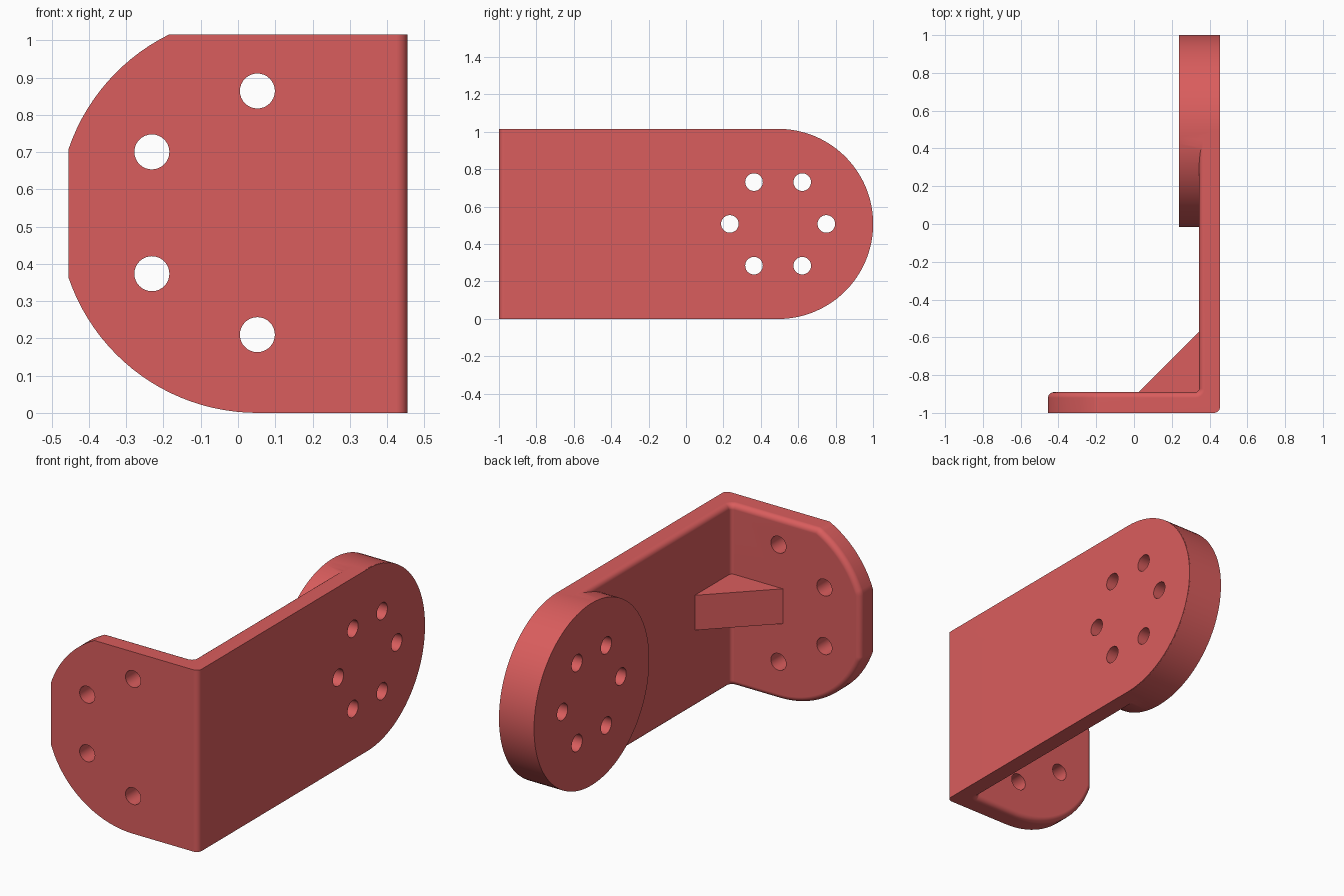
import bpy, bmesh
from math import sin, cos, radians, pi, asin, acos, degrees
from mathutils import Matrix, Vector

if "Cube" in bpy.data.objects:
    bpy.data.objects.remove(bpy.data.objects["Cube"])

T, H, W = 0.11, 1.015, 0.455           # sheet thickness, height, half width
XI, YI = W - T, -1 + T                 # inner faces of the two plates
R = H / 2                              # rounded end radius
CY, CZ = 1 - R, R                      # rounded end centre
FX, FZ, FR = 0.052, 0.5355, 0.5355     # front plate arc


def arc(cx, cy, r, a0, a1, n):
    return [(cx + r * cos(radians(a0 + (a1 - a0) * i / n)),
             cy + r * sin(radians(a0 + (a1 - a0) * i / n))) for i in range(n + 1)]


def to_object(bm, name):
    bmesh.ops.recalc_face_normals(bm, faces=bm.faces)
    me = bpy.data.meshes.new(name)
    bm.to_mesh(me)
    bm.free()
    ob = bpy.data.objects.new(name, me)
    bpy.context.collection.objects.link(ob)
    return ob


def cylinder(name, centre, radius, depth, axis, sides):
    bm = bmesh.new()
    rot = Vector((0, 0, 1)).rotation_difference(Vector(axis)).to_matrix().to_4x4()
    bmesh.ops.create_cone(bm, cap_ends=True, segments=sides, radius1=radius, radius2=radius,
                          depth=depth, matrix=Matrix.Translation(centre) @ rot)
    return to_object(bm, name)


def boolean(target, tool, operation):
    mod = target.modifiers.new(tool.name, 'BOOLEAN')
    mod.operation, mod.solver, mod.object = operation, 'EXACT', tool
    bpy.context.view_layer.objects.active = target
    bpy.ops.object.modifier_apply(modifier=mod.name)
    bpy.data.objects.remove(tool)


# Bent bracket: inner and outer sheets built as vertex pairs around one outline
bm = bmesh.new()


def pair(inner, outer):
    return bm.verts.new(inner), bm.verts.new(outer)


a_top = 180 - degrees(asin((H - FZ) / FR))
a_left = degrees(acos((-W - FX) / FR))
outline = arc(FX, FZ, FR, a_top, a_left, 14) + arc(FX, FZ, FR, 360 - a_left, 270, 22)
front = [pair((x, YI, z), (x, -1, z)) for x, z in outline]
side = [pair((XI, y, z), (W, y, z)) for y, z in arc(CY, CZ, R, -90, 90, 48)]

N = 5
inner_bend = arc(XI - 0.02, YI + 0.02, 0.02, -90, 0, N)
outer_bend = arc(W - 0.03, -0.97, 0.03, -90, 0, N)
bottom, top = [[pair((*i, z), (*o, z)) for i, o in zip(inner_bend, outer_bend)] for z in (0, H)]

for k in (0, 1):
    bm.faces.new([p[k] for p in front + [bottom[0], top[0]]])
    bm.faces.new([p[k] for p in side + [top[-1], bottom[-1]]])
    for i in range(N):
        bm.faces.new([p[k] for p in (bottom[i], bottom[i + 1], top[i + 1], top[i])])
loop = front + bottom + side + top[::-1]
for a, b in zip(loop, loop[1:] + loop[:1]):
    bm.faces.new((a[0], b[0], b[1], a[1]))
bmesh.ops.recalc_face_normals(bm, faces=bm.faces)

# Rounded rim on the inner side
rim = [bm.edges.get((a[0], b[0])) for a, b in zip(loop, loop[1:] + loop[:1])]
bmesh.ops.bevel(bm, geom=rim, offset=0.03, segments=5, profile=0.5,
                affect='EDGES', clamp_overlap=False)
bracket = to_object(bm, "bracket")

# Thick round boss on the inside of the rounded end
x0, x1 = 0.238, W - 0.004
boolean(bracket, cylinder("round_boss", ((x0 + x1) / 2, CY, CZ), R + 0.0007, x1 - x0, (1, 0, 0), 96), 'UNION')

# Triangular corner gusset
bm = bmesh.new()
tri = [(0.025, YI), (XI, -0.57), (XI + 0.03, -0.57), (XI + 0.03, YI - 0.03), (0.025, YI - 0.03)]
face = bm.faces.new([bm.verts.new((x, y, 0.43)) for x, y in tri])
ext = bmesh.ops.extrude_face_region(bm, geom=[face])
bmesh.ops.translate(bm, vec=(0, 0, 0.195),
                    verts=[v for v in ext['geom'] if isinstance(v, bmesh.types.BMVert)])
boolean(bracket, to_object(bm, "gusset"), 'UNION')

# Six holes through the boss, four through the front plate
for i in range(6):
    a = i * pi / 3
    c = (0.35, CY + 0.258 * cos(a), CZ + 0.258 * sin(a))
    boolean(bracket, cylinder("boss_hole", c, 0.047, 0.5, (1, 0, 0), 32), 'DIFFERENCE')
for deg in (90, 150, 210, 270):
    a = radians(deg)
    c = (FX + 0.327 * cos(a), -0.95, 0.537 + 0.327 * sin(a))
    boolean(bracket, cylinder("front_hole", c, 0.047, 0.3, (0, 1, 0), 32), 'DIFFERENCE')

# Smooth shading and colour
mat = bpy.data.materials.new("red")
mat.diffuse_color = (0.70, 0.11, 0.11, 1)
mat.use_nodes = True
mat.node_tree.nodes["Principled BSDF"].inputs["Base Color"].default_value = mat.diffuse_color
bracket.data.materials.clear()
bracket.data.materials.append(mat)
bpy.ops.object.select_all(action='DESELECT')
bracket.select_set(True)
bpy.context.view_layer.objects.active = bracket
bpy.ops.object.shade_smooth_by_angle(angle=radians(30))
wn = bracket.modifiers.new("weighted_normals", 'WEIGHTED_NORMAL')
wn.keep_sharp = True
